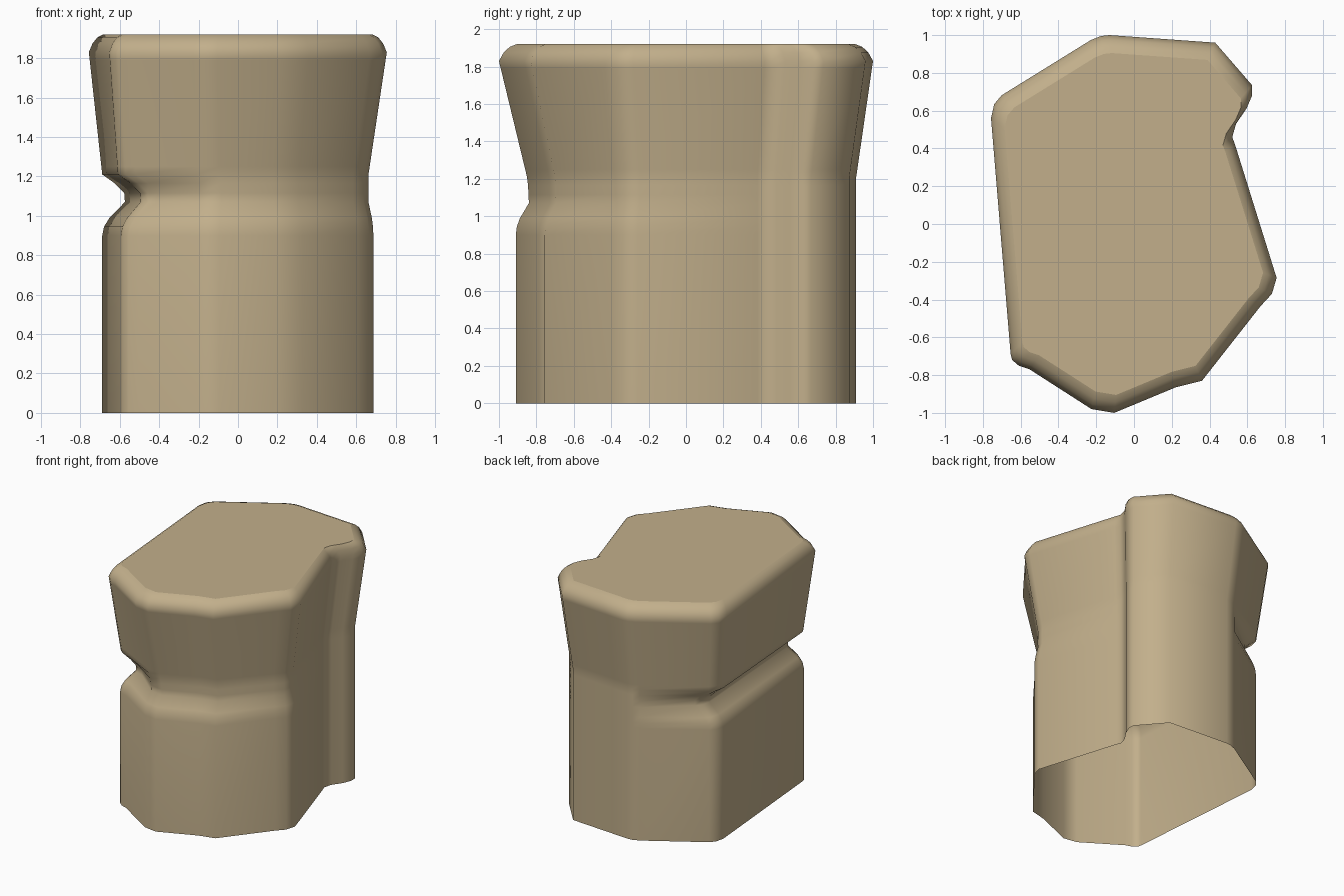
import bpy, bmesh

# Rim outline, counter-clockwise, in corner groups:
# (points, neck push, push left over at the base of the flared head)
GROUPS = [
    ([(-.653, -.69), (-.645, -.72), (-.61, -.75), (-.555, -.768)], (.10, .06), (-.015, .03)),
    ([(-.225, -.98), (-.105, -1.0)], (.01, .07), (0, .06)),
    ([(.22, -.865), (.36, -.83)], (-.02, .06), (-.02, .055)),
    ([(.67, -.435), (.73, -.37), (.755, -.285)], (-.025, .01), (-.025, .01)),
    ([(.535, .42), (.52, .46), (.54, .53), (.595, .61), (.625, .68), (.625, .735)], (0, 0), (0, 0)),
    ([(.43, .96)], (0, 0), (0, 0)),
    ([(-.13, 1.0), (-.175, .995), (-.23, .973)], (0, 0), (0, 0)),
    ([(-.70, .682), (-.74, .635), (-.757, .56)], (.115, .01), (0, 0)),
]

# Levels: z, outline scale, weight of neck push, weight of head-base push
LEVELS = [
    (0, .91, 0, 0), (.90, .91, 0, 0), (.945, .91, .08, 0), (.99, .91, .32, 0),
    (1.07, .91, 1, 0), (1.115, .91, .97, 0), (1.165, .91, .55, .45),
    (1.21, .91, 0, 1), (1.25, .916, 0, .94), (1.79, .994, 0, .06),
    (1.83, 1, 0, 0), (1.875, .975, 0, 0), (1.905, .943, 0, 0), (1.92, .905, 0, 0),
]

bm = bmesh.new()
rings = []
for z, s, wn, wh in LEVELS:
    rings.append([bm.verts.new((x * s + n[0] * wn + h[0] * wh,
                                y * s + n[1] * wn + h[1] * wh, z))
                  for pts, n, h in GROUPS for x, y in pts])

# Side walls, open underneath
count = len(rings[0])
for low, high in zip(rings, rings[1:]):
    for i in range(count):
        j = (i + 1) % count
        bm.faces.new((low[i], low[j], high[j], high[i]))

# Flat top
top = bm.faces.new(rings[-1])
for f in bm.faces:
    f.smooth = True
top.smooth = False

mesh = bpy.data.meshes.new("rock_pillar")
bm.to_mesh(mesh)
bm.free()
pillar = bpy.data.objects.new("rock_pillar", mesh)
bpy.context.collection.objects.link(pillar)

# Sandy stone colour
mat = bpy.data.materials.new("sandstone")
mat.diffuse_color = (.54, .43, .26, 1)
mesh.materials.append(mat)
